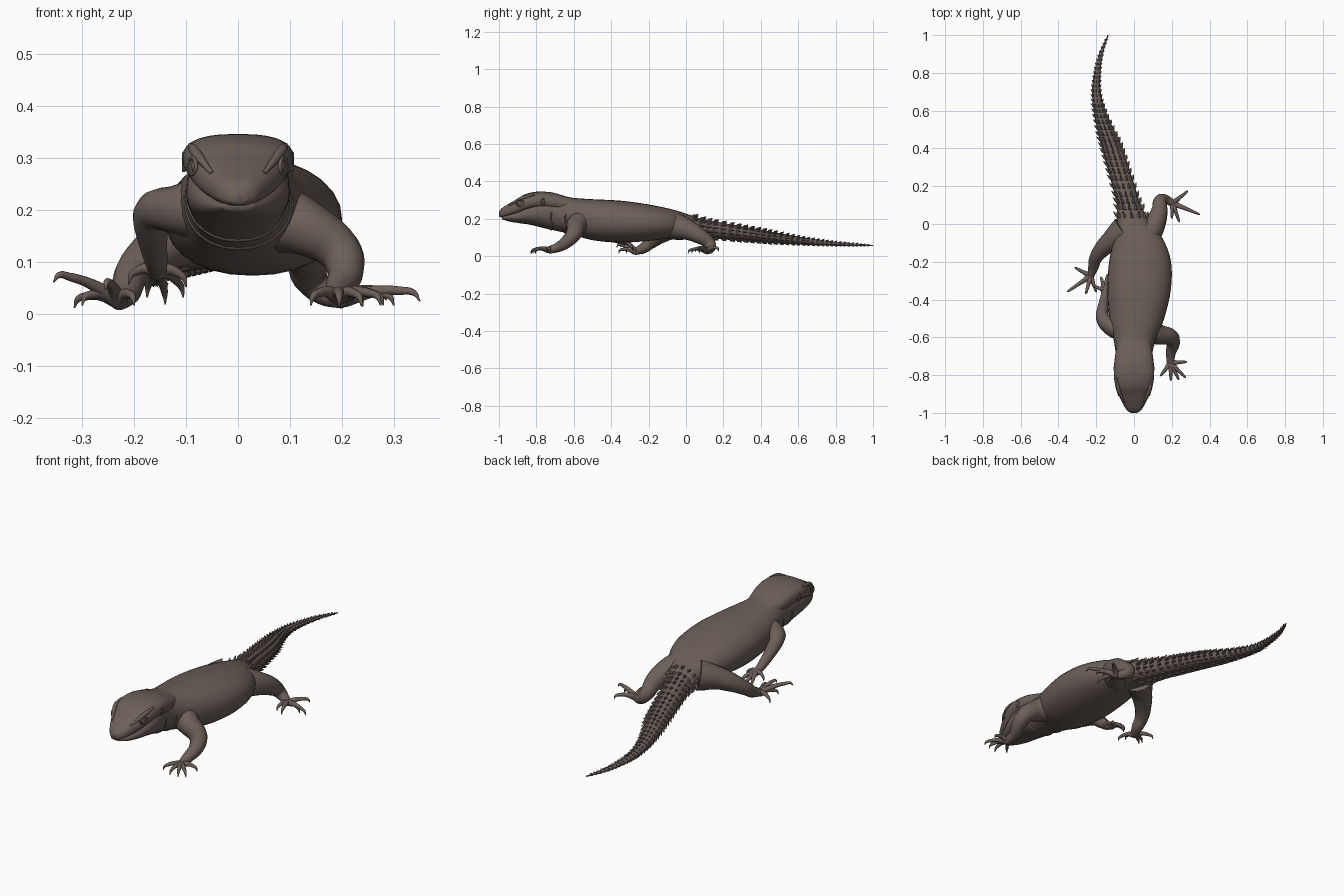
import bpy, bmesh, math
from mathutils import Vector

old = bpy.data.objects.get("Cube")
if old:
    bpy.data.objects.remove(old, do_unlink=True)

skin = bpy.data.materials.new("dull brown skin")
skin.use_nodes = True
COLOR = (0.15, 0.115, 0.098, 1)
skin.diffuse_color = COLOR
skin.node_tree.nodes["Principled BSDF"].inputs["Base Color"].default_value = COLOR


def add_object(name, mesh, smooth=True):
    mesh.materials.clear()
    mesh.materials.append(skin)
    obj = bpy.data.objects.new(name, mesh)
    bpy.context.collection.objects.link(obj)
    for poly in mesh.polygons:
        poly.use_smooth = smooth
    return obj


def from_bmesh(name, bm, smooth=True):
    bmesh.ops.recalc_face_normals(bm, faces=bm.faces)
    mesh = bpy.data.meshes.new(name)
    bm.to_mesh(mesh)
    bm.free()
    return add_object(name, mesh, smooth)


def station_at(rows, t):
    """Catmull-Rom value of the station rows at parameter t."""
    i = min(int(t), len(rows) - 2)
    f = t - i
    a, b, c, d = (rows[max(0, min(len(rows) - 1, i + k))] for k in (-1, 0, 1, 2))
    return [q + f * (r - p) / 2 + f * f * (p - 2.5 * q + 2 * r - s / 2)
            + f ** 3 * (1.5 * (q - r) + (s - p) / 2) for p, q, r, s in zip(a, b, c, d)]


def ring_point(row, angle, power=1.0):
    """Point on a section: row is y, centre x, half width, top, bottom."""
    y, x, w, top, bottom = row
    mid = bottom + (top - bottom) * 0.5
    c, s = math.cos(angle), math.sin(angle)
    h = top - mid
    return Vector((x + w * math.copysign(abs(c) ** power, c), y,
                   mid + h * math.copysign(abs(s) ** power, s)))


def loft(name, rows, power=1.0, steps=4, sides=28):
    bm = bmesh.new()
    rings = []
    for n in range((len(rows) - 1) * steps + 1):
        row = station_at(rows, n / steps)
        rings.append([bm.verts.new(ring_point(row, math.tau * k / sides, power))
                      for k in range(sides)])
    for a, b in zip(rings, rings[1:]):
        for k in range(sides):
            m = (k + 1) % sides
            bm.faces.new((a[k], a[m], b[m], b[k]))
    bm.faces.new(rings[0])
    bm.faces.new(rings[-1])
    return from_bmesh(name, bm)


def tubes(name, paths, resolution=5):
    """Tapering tubes through points (x, y, z, radius), joined in one mesh."""
    curve = bpy.data.curves.new(name, "CURVE")
    curve.dimensions = "3D"
    curve.bevel_depth = 1
    curve.bevel_resolution = 4
    curve.resolution_u = resolution
    curve.use_fill_caps = True
    for path in paths:
        spline = curve.splines.new("BEZIER")
        spline.radius_interpolation = "CARDINAL"
        spline.bezier_points.add(len(path) - 1)
        for point, (x, y, z, r) in zip(spline.bezier_points, path):
            point.co = (x, y, z)
            point.radius = r
            point.handle_left_type = point.handle_right_type = "AUTO"
    temp = bpy.data.objects.new(name + "_path", curve)
    bpy.context.collection.objects.link(temp)
    graph = bpy.context.evaluated_depsgraph_get()
    mesh = bpy.data.meshes.new_from_object(temp.evaluated_get(graph))
    bpy.data.objects.remove(temp, do_unlink=True)
    return add_object(name, mesh)


def toe(base, tip):
    """Arched toe with a claw hooked down at its end."""
    x, y, z, r = base
    start, end = Vector((x, y, z)), Vector(tip)
    shape = ((0, 0, 0.016), (0.4, 0.015, 0.011), (0.75, 0.016, 0.008),
             (0.92, 0.012, 0.006), (1, -0.004, 0.0015))
    return [(*(start.lerp(end, t) + Vector((0, 0, lift))), rad) for t, lift, rad in shape]


def leg(name, path, tips):
    tubes(name, [path] + [toe(path[-1], tip) for tip in tips])


# Body, throat and lower jaw
trunk = [
    (-0.985, 0, 0.03, 0.215, 0.198), (-0.95, 0, 0.053, 0.228, 0.187),
    (-0.9, 0, 0.076, 0.25, 0.178), (-0.83, 0, 0.097, 0.29, 0.168),
    (-0.75, 0, 0.1, 0.325, 0.148), (-0.68, 0, 0.098, 0.325, 0.133),
    (-0.6, 0.005, 0.115, 0.312, 0.115), (-0.5, 0.015, 0.145, 0.305, 0.086),
    (-0.35, 0.027, 0.168, 0.297, 0.073), (-0.2, 0.032, 0.164, 0.277, 0.082),
    (-0.08, 0.024, 0.13, 0.252, 0.098), (0, 0.0, 0.09, 0.228, 0.105),
    (0.08, -0.022, 0.068, 0.2, 0.1)]
loft("body", trunk, 0.92)

# Tail, overlapping the hips
tail = [
    (0.0, 0.0, 0.085, 0.222, 0.106), (0.1, -0.026, 0.064, 0.196, 0.098),
    (0.2, -0.055, 0.06, 0.178, 0.09), (0.4, -0.115, 0.055, 0.142, 0.075),
    (0.5, -0.15, 0.044, 0.123, 0.068), (0.6, -0.182, 0.032, 0.105, 0.063),
    (0.7, -0.199, 0.023, 0.09, 0.058), (0.8, -0.194, 0.017, 0.078, 0.056),
    (0.9, -0.175, 0.011, 0.069, 0.054), (1.0, -0.137, 0.003, 0.06, 0.054)]
loft("tail", tail)

# Rings of backward pointing spiny scales
bm = bmesh.new()
t = 0.32
while t < len(tail) - 1.25:
    row = station_at(tail, t)
    size = row[2]
    ahead = station_at(tail, t + 0.05)
    along = Vector((ahead[1] - row[1], ahead[0] - row[0],
                    (ahead[3] + ahead[4] - row[3] - row[4]) / 2)).normalized()
    length = 0.012 + 0.42 * size
    centre = Vector((row[1], row[0], (row[3] + row[4]) / 2))
    count = 14 if size > 0.03 else 10
    for k in range(count):
        a = math.tau * (k + 0.5) / count
        half = 0.8 * math.pi / count
        left, right, peak = (ring_point(row, a + d) for d in (-half, half, 0))
        out = (peak - centre).normalized()
        rise = 0.3 if out.z > -0.3 else 0.14
        corners = [left - out * 0.003, right - out * 0.003,
                   peak + out * size * 0.13 + along * length * 0.3,
                   peak + along * length + out * length * rise * 1.3,
                   peak + along * length * 0.7 - out * 0.003]
        v = [bm.verts.new(p) for p in corners]
        for face in ((0, 1, 2), (0, 2, 3), (2, 1, 3), (0, 3, 4), (1, 4, 3), (0, 4, 1)):
            bm.faces.new([v[i] for i in face])
    t += (0.018 + 0.3 * size) / (ahead[0] - row[0]) * 0.05
from_bmesh("tail_spines", bm, False)

# Upper head, slightly wider than the jaw so the mouth reads as a lip
skull = [
    (-1.0, 0, 0.016, 0.238, 0.212), (-0.985, 0, 0.038, 0.257, 0.208),
    (-0.95, 0, 0.06, 0.279, 0.212), (-0.9, 0, 0.084, 0.308, 0.223),
    (-0.86, 0, 0.098, 0.332, 0.237), (-0.8, 0, 0.107, 0.345, 0.25),
    (-0.72, 0, 0.103, 0.342, 0.245), (-0.64, 0, 0.09, 0.32, 0.23),
    (-0.56, 0, 0.07, 0.3, 0.22)]
loft("head", skull, 0.78)


def ball(name, centre, radius):
    bm = bmesh.new()
    bmesh.ops.create_uvsphere(bm, u_segments=16, v_segments=10, radius=radius)
    bmesh.ops.translate(bm, verts=bm.verts, vec=centre)
    from_bmesh(name, bm)


# Face details on both sides
for side, label in ((1, "left"), (-1, "right")):
    ball(label + "_eye", (side * 0.076, -0.887, 0.284), 0.015)
    eyelid = [(side * (0.087 + 0.006 * math.cos(a)), -0.887 + 0.02 * math.cos(a),
               0.284 + 0.016 * math.sin(a), 0.004)
              for a in (math.tau * k / 12 for k in range(13))]
    brow = [(side * 0.05, -0.945, 0.27, 0.004), (side * 0.074, -0.9, 0.3, 0.009),
            (side * 0.087, -0.86, 0.318, 0.009), (side * 0.092, -0.81, 0.325, 0.004)]
    nostril = [(side * (0.03 + 0.006 * math.cos(a)), -0.979 + 0.004 * math.cos(a),
                0.245 + 0.006 * math.sin(a), 0.0025)
               for a in (math.tau * k / 8 for k in range(9))]
    ear = [(side * 0.104, -0.765 + 0.009 * math.cos(a), 0.292 + 0.016 * math.sin(a), 0.004)
           for a in (math.tau * k / 10 for k in range(11))]
    for part, path in (("eyelid", eyelid), ("brow", brow), ("nostril", nostril), ("ear", ear)):
        tubes(label + "_" + part, [path], 2)

# Loose skin folds under the throat
for n, y in enumerate((-0.72, -0.645)):
    row = station_at(trunk, 4.43 + n)
    fold = [(*(ring_point(row, math.pi * (1 + k / 10), 0.92) + Vector((0, y - row[0], 0.003))),
             0.003 + 0.004 * math.sin(math.pi * k / 10)) for k in range(11)]
    tubes("throat_fold_%d" % (n + 1), [fold], 2)

# Legs in a walking pose
leg("front_left_leg",
    [(0.06, -0.55, 0.19, 0.07), (0.13, -0.585, 0.165, 0.055), (0.195, -0.6, 0.12, 0.043),
     (0.207, -0.635, 0.08, 0.035), (0.195, -0.68, 0.05, 0.027), (0.193, -0.735, 0.032, 0.02)],
    [(0.28, -0.73, 0.02), (0.275, -0.815, 0.02), (0.238, -0.825, 0.018),
     (0.195, -0.83, 0.018), (0.14, -0.805, 0.02)])
leg("front_right_leg",
    [(-0.05, -0.56, 0.2, 0.065), (-0.12, -0.545, 0.2, 0.048), (-0.163, -0.505, 0.196, 0.037),
     (-0.165, -0.45, 0.15, 0.03), (-0.157, -0.39, 0.1, 0.022), (-0.155, -0.35, 0.08, 0.018)],
    [(-0.21, -0.33, 0.06), (-0.175, -0.28, 0.035), (-0.14, -0.265, 0.022),
     (-0.105, -0.285, 0.035), (-0.1, -0.35, 0.055)])
leg("hind_left_leg",
    [(0.06, -0.07, 0.165, 0.075), (0.11, 0, 0.145, 0.058), (0.135, 0.07, 0.11, 0.044),
     (0.14, 0.125, 0.068, 0.034), (0.165, 0.13, 0.042, 0.026), (0.205, 0.11, 0.028, 0.019)],
    [(0.35, 0.05, 0.028), (0.285, 0.175, 0.03), (0.3, 0.07, 0.02),
     (0.24, 0.01, 0.018), (0.2, 0.03, 0.02)])
leg("hind_right_leg",
    [(-0.05, -0.03, 0.16, 0.075), (-0.11, -0.08, 0.145, 0.058), (-0.165, -0.13, 0.115, 0.045),
     (-0.205, -0.185, 0.075, 0.034), (-0.215, -0.23, 0.042, 0.028), (-0.23, -0.275, 0.024, 0.019)],
    [(-0.355, -0.36, 0.065), (-0.315, -0.23, 0.015), (-0.3, -0.32, 0.02),
     (-0.255, -0.37, 0.05), (-0.2, -0.36, 0.02)])
